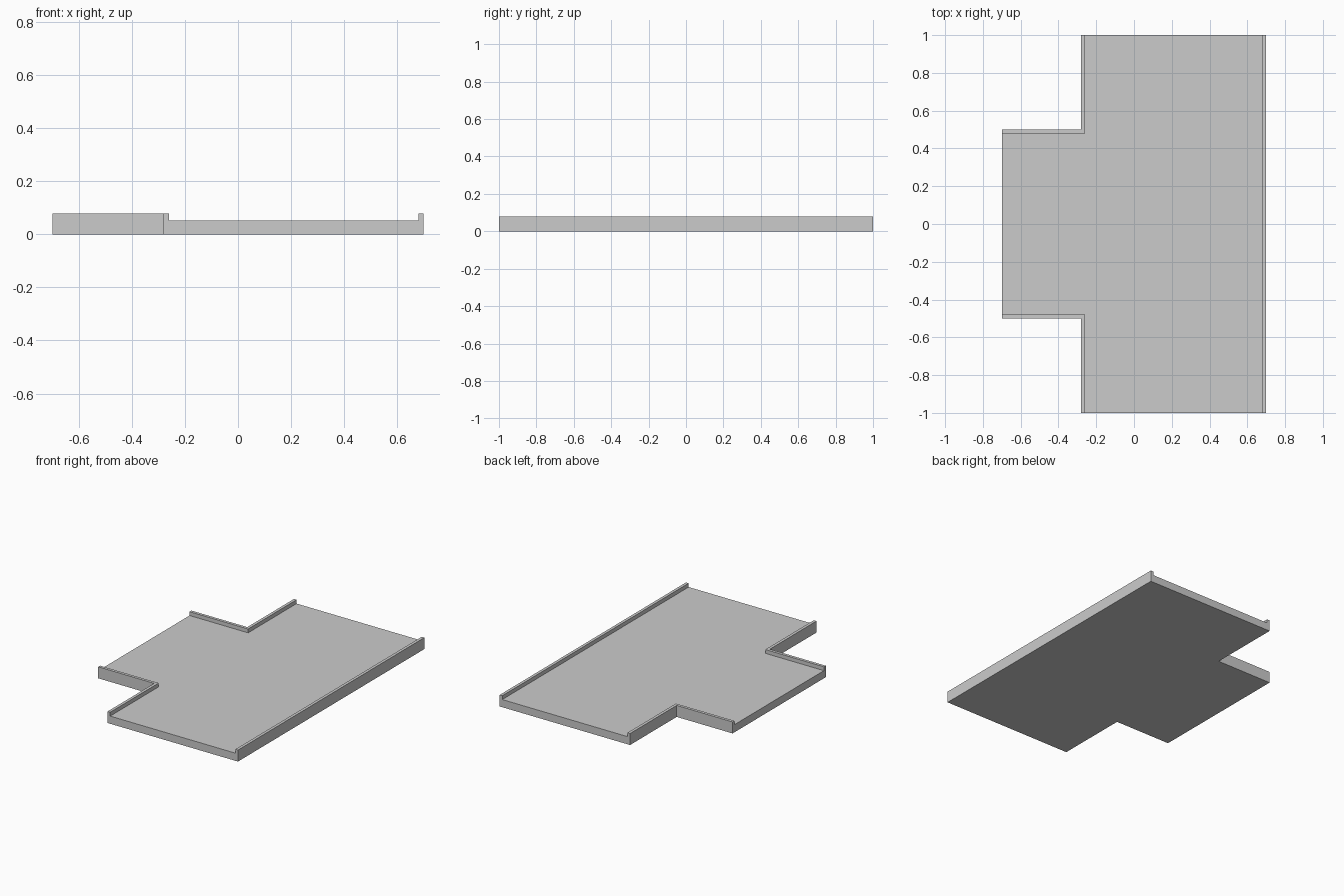
import bpy
import bmesh

if "Cube" in bpy.data.objects:
    bpy.data.objects.remove(bpy.data.objects["Cube"])

SLAB_TOP, KERB_TOP = 0.052, 0.078


def prism(name, outline, z0, z1):
    """Closed solid from a 2D outline raised from z0 to z1."""
    bm = bmesh.new()
    low = [bm.verts.new((x, y, z0)) for x, y in outline]
    high = [bm.verts.new((x, y, z1)) for x, y in outline]
    bm.faces.new(low)
    bm.faces.new(high)
    n = len(outline)
    for i in range(n):
        j = (i + 1) % n
        bm.faces.new((low[i], low[j], high[j], high[i]))
    bmesh.ops.recalc_face_normals(bm, faces=bm.faces)
    mesh = bpy.data.meshes.new(name)
    bm.to_mesh(mesh)
    bm.free()
    obj = bpy.data.objects.new(name, mesh)
    bpy.context.collection.objects.link(obj)
    return obj


# T-shaped road slab
half = [(0.70, 1), (-0.28, 1), (-0.28, 0.5), (-0.70, 0.5)]
prism("road_slab", half + [(x, -y) for x, y in reversed(half)], 0, SLAB_TOP)

# Straight kerb along the long side
prism("straight_kerb", [(0.68, -1), (0.70, -1), (0.70, 1), (0.68, 1)],
      SLAB_TOP, KERB_TOP)

# L-shaped corner kerbs on both sides of the branch
corner = [(-0.70, 0.48), (-0.26, 0.48), (-0.26, 1),
          (-0.28, 1), (-0.28, 0.5), (-0.70, 0.5)]
for name, s in (("corner_kerb_back", 1), ("corner_kerb_front", -1)):
    prism(name, [(x, s * y) for x, y in corner], SLAB_TOP, KERB_TOP)
